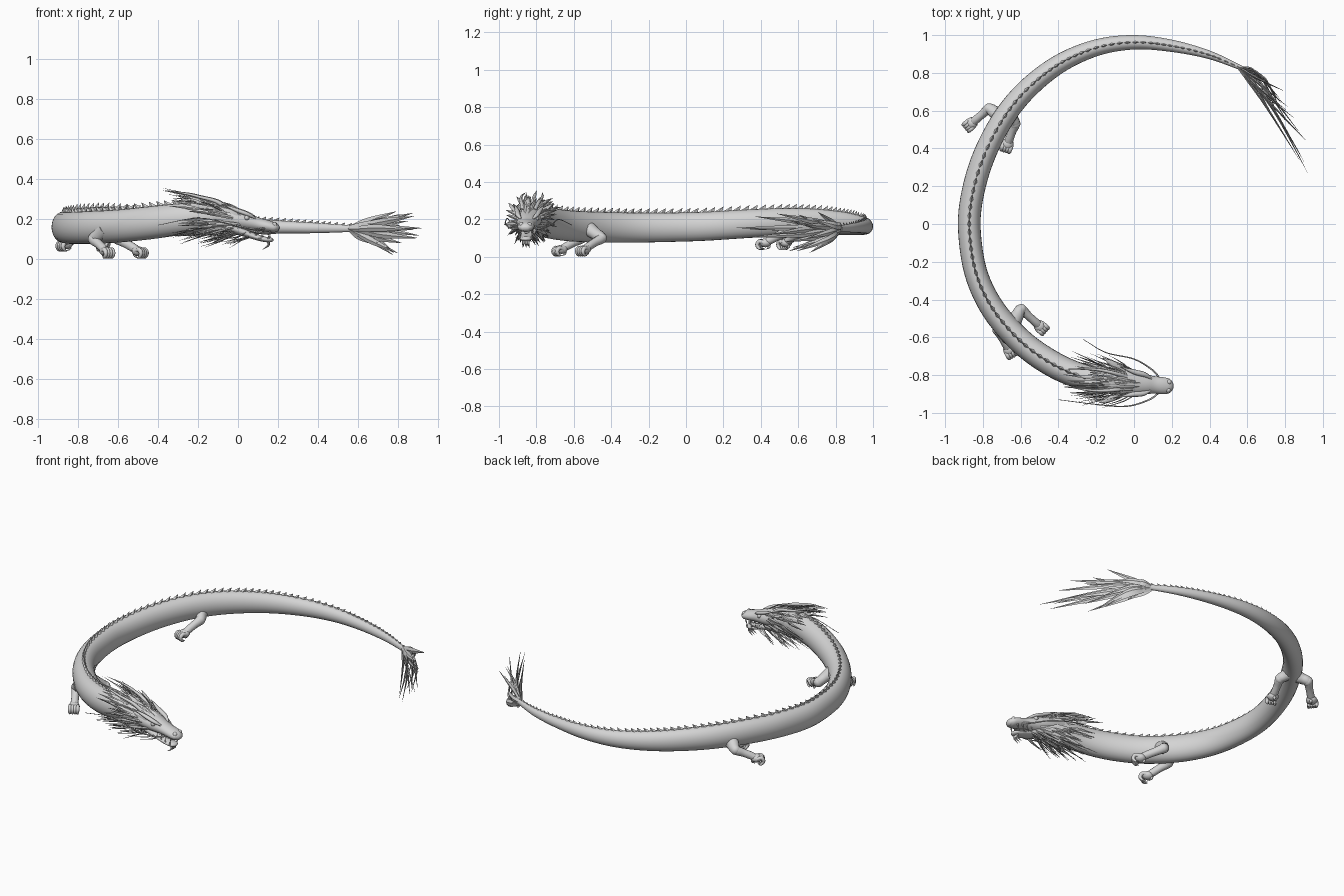
import bpy, bmesh, math, random
from mathutils import Vector, Matrix

if "Cube" in bpy.data.objects:
    bpy.data.objects.remove(bpy.data.objects["Cube"])

random.seed(4)
UP = Vector((0, 0, 1))
grey = bpy.data.materials.new("stone_grey")
grey.diffuse_color = (0.66, 0.66, 0.66, 1)
grey.use_nodes = True
grey.node_tree.nodes["Principled BSDF"].inputs["Base Color"].default_value = grey.diffuse_color


def finish(bm, name, angle=40):
    bmesh.ops.recalc_face_normals(bm, faces=bm.faces)
    me = bpy.data.meshes.new(name)
    bm.to_mesh(me)
    bm.free()
    me.materials.append(grey)
    for p in me.polygons:
        p.use_smooth = True
    me.set_sharp_from_angle(angle=math.radians(angle))
    ob = bpy.data.objects.new(name, me)
    bpy.context.collection.objects.link(ob)
    return ob


def smooth_path(pts, sub):
    """Catmull-Rom through (x, y, z, half_width, half_height) points."""
    P = [Vector(p) for p in pts]
    P = [2 * P[0] - P[1]] + P + [2 * P[-1] - P[-2]]
    out = []
    for i in range(1, len(P) - 2):
        a, b, c, d = P[i - 1:i + 3]
        for k in range(sub):
            t = k / sub
            out.append(0.5 * (2 * b + (c - a) * t + (2 * a - 5 * b + 4 * c - d) * t * t
                              + (3 * b - a - 3 * c + d) * t ** 3))
    return out + [P[-2]]


def sweep(bm, pts, seg=10, sub=4, side=None):
    path = smooth_path(pts, sub)
    pos = [Vector(p[:3]) for p in path]
    rings = []
    for i, p in enumerate(path):
        t = (pos[min(i + 1, len(pos) - 1)] - pos[max(i - 1, 0)]).normalized()
        s = side.copy() if side else t.cross(UP)
        s = (s - t * s.dot(t)).normalized()
        u = s.cross(t)
        w, h = max(p[3], .0004), max(p[4], .0004)
        rings.append([bm.verts.new(pos[i] + s * w * math.cos(2 * math.pi * k / seg)
                                   + u * h * math.sin(2 * math.pi * k / seg)) for k in range(seg)])
    for a, b in zip(rings, rings[1:]):
        for k in range(seg):
            j = (k + 1) % seg
            bm.faces.new((a[k], a[j], b[j], b[k]))
    bm.faces.new(rings[0])
    bm.faces.new(rings[-1])


def ball(bm, c, r, scale=(1, 1, 1), rot=Matrix()):
    bmesh.ops.create_uvsphere(bm, u_segments=14, v_segments=9, radius=r,
                              matrix=Matrix.Translation(c) @ rot @ Matrix.Diagonal((*scale, 1)))


# Long curved body, tail to neck
spine = [(.57, .825, .152, .012, .016), (.4, .895, .155, .022, .025), (.2, .943, .16, .032, .033),
         (0, .962, .163, .038, .042), (-.2, .933, .168, .044, .052), (-.4, .845, .178, .05, .062),
         (-.58, .70, .186, .055, .07), (-.71, .53, .186, .058, .074), (-.81, .32, .176, .06, .076),
         (-.865, .1, .163, .06, .077), (-.868, -.08, .158, .06, .078), (-.83, -.28, .156, .061, .08),
         (-.74, -.46, .158, .064, .082), (-.6, -.62, .165, .067, .082), (-.45, -.73, .18, .069, .082),
         (-.3, -.80, .198, .068, .079), (-.16, -.83, .212, .064, .072), (-.07, -.838, .21, .055, .06)]
bm = bmesh.new()
sweep(bm, spine, 24, 6)
finish(bm, "body")

# Row of overlapping back-leaning ridge teeth
bm = bmesh.new()
path = smooth_path(spine, 24)
last, gap = None, .04
for i in range(3, len(path) - 40):
    p = Vector(path[i][:3])
    if last and (p - last).length < gap:
        continue
    last = p
    gap = .028 + .2 * path[i][4] ** 1.1
    t = (Vector(path[i + 1][:3]) - Vector(path[i - 1][:3])).normalized()
    s = t.cross(UP).normalized()
    base = p + UP * (path[i][4] - .006)
    w = .005 + .08 * path[i][4]
    hgt = .014 + .2 * path[i][4]
    ring = [bm.verts.new(base + v) for v in (t * gap * .7, s * w, -t * gap * .6, -s * w)]
    tip = bm.verts.new(base - t * gap * .75 + UP * hgt)
    for k in range(4):
        bm.faces.new((ring[k], ring[(k + 1) % 4], tip))
    bm.faces.new(ring)
finish(bm, "back_ridge", 20)


# Legs with curled clawed feet
def leg(name, hip, knee, foot, r):
    bm = bmesh.new()
    hip, knee, foot = Vector(hip), Vector(knee), Vector(foot)
    f = foot - knee
    f.z = 0
    f.normalize()
    s = f.cross(UP)
    mid = hip.lerp(knee, .55)
    wrist = foot - f * .03 + UP * .016
    sweep(bm, [(*hip, r * 1.5, r * 1.7), (*mid, r * 1.2, r * 1.35), (*knee, r * 1.05, r * 1.1),
               (*knee.lerp(wrist, .5), r * .85, r * .9), (*wrist, r * .85, r * .85),
               (*foot, r * .95, r * .75)], 12, 5, side=s + UP * .01)
    ball(bm, knee, r * 1.12)
    ball(bm, foot, r * 1.1, (1.15, 1.1, .85), f.to_track_quat('X', 'Z').to_matrix().to_4x4())
    for k in (-1.5, -.5, .5, 1.5):
        o = foot + s * k * r * .55
        pts = [(o, .42), (o + f * .026 + UP * .008, .45), (o + f * .04 - UP * .01, .42),
               (o + f * .029 - UP * .03, .3), (o + f * .008 - UP * .034, .02)]
        sweep(bm, [(*p, r * q, r * q) for p, q in pts], 8, 3, side=s)
    o = foot - f * .01
    sweep(bm, [(*o, .01, .01), (*(o - f * .012 - UP * .02), .008, .008),
               (*(o + f * .004 - UP * .034), .001, .001)], 8, 3, side=s)
    finish(bm, name, 60)


leg("front_leg_outer", (-.665, -.60, .15), (-.722, -.56, .10), (-.662, -.665, .04), .026)
leg("front_leg_inner", (-.64, -.52, .15), (-.597, -.452, .10), (-.5, -.54, .04), .026)
leg("hind_leg_outer", (-.71, .575, .16), (-.768, .61, .13), (-.858, .535, .075), .026)
leg("hind_leg_inner", (-.66, .59, .16), (-.63, .53, .13), (-.668, .425, .075), .026)

# Head frame: a = forward, s = side, u = up
O = Vector((-.1, -.835, .22))
F = Vector((.30, -.025, -.065)).normalized()
S = F.cross(UP).normalized()
U = S.cross(F)


def H(a, s, u):
    return O + F * a + S * s + U * u


def hsweep(bm, pts, seg=10, sub=4, side=S):
    sweep(bm, [(*H(*p[:3]), *p[3:]) for p in pts], seg, sub, side)


# Skull and muzzle
bm = bmesh.new()
hsweep(bm, [(-.05, 0, -.005, .06, .062), (.03, 0, -.002, .07, .056), (.1, 0, -.003, .068, .05),
            (.16, 0, -.002, .056, .042), (.21, 0, -.002, .046, .033), (.26, 0, -.001, .045, .029),
            (.295, 0, -.002, .038, .024), (.314, 0, -.006, .018, .012)], 18, 5)
for m in (-1, 1):
    ball(bm, H(.288, m * .021, .012), .014)
    hsweep(bm, [(.19, m * .032, .024, .005, .005), (.15, m * .05, .036, .013, .01),
                (.09, m * .06, .045, .013, .01), (.01, m * .08, .06, .001, .001)], 8)
finish(bm, "skull", 60)

# Lower jaw with tongue
bm = bmesh.new()
hsweep(bm, [(.0, 0, -.035, .055, .035), (.1, 0, -.048, .051, .027), (.18, 0, -.063, .04, .017),
            (.25, 0, -.069, .036, .014), (.285, 0, -.065, .027, .012), (.297, 0, -.062, .01, .005)], 14)
hsweep(bm, [(.1, 0, -.035, .024, .01), (.19, 0, -.043, .02, .007), (.27, 0, -.04, .005, .003)], 8)
finish(bm, "lower_jaw", 60)

# Eyes, fangs
eyes, teeth = bmesh.new(), bmesh.new()
for m in (-1, 1):
    ball(eyes, H(.148, m * .05, .018), .013)
    for a in (.18, .21, .24, .275):
        big = 1.5 if a == .275 else 1
        for u, d in ((-.022, -1), (-.062, 1)):
            hsweep(teeth, [(a, m * .032, u, .005, .005), (a - .003, m * .032, u + d * .018 * big, .0005, .0005)],
                   6, 1)
finish(eyes, "eyes")
finish(teeth, "fangs")

# Horns and ears
bm = bmesh.new()
for m in (-1, 1):
    hsweep(bm, [(.05, m * .03, .04, .012, .012), (-.02, m * .045, .066, .01, .01),
                (-.1, m * .055, .07, .008, .008), (-.17, m * .055, .072, .006, .006),
                (-.29, m * .045, .064, .0005, .0005)], 8)
    hsweep(bm, [(.04, m * .055, .02, .012, .008), (-.02, m * .09, .04, .016, .005),
                (-.09, m * .12, .05, .001, .001)], 6)
finish(bm, "horns_and_ears", 60)

# Long whiskers
bm = bmesh.new()
for pts in ([(.14, -.885, .155), (.08, -.93, .15), (-.04, -.965, .175), (-.2, -.955, .205), (-.4, -.93, .17)],
            [(.14, -.825, .155), (.1, -.775, .15), (0, -.715, .175), (-.15, -.68, .2), (-.27, -.61, .17)]):
    sweep(bm, [(*p, .0055 - .001 * i, .0055 - .001 * i) for i, p in enumerate(pts)], 6, 6)
finish(bm, "whiskers", 60)

# Mane: rings of swept-back locks around the head, shorter and flaring below
bm = bmesh.new()
for n in range(125):
    th = n * 2.39996
    c, d = math.cos(th), math.sin(th)
    a = random.uniform(-.06, .13)
    ln = random.uniform(.12, .2) + .05 * max(d, 0)
    out = random.uniform(.07, .15)
    rise = random.uniform(.05, .095) if d > 0 else out * .85
    w = random.uniform(.006, .011)
    low = .022 if d < 0 else 0
    hsweep(bm, [(a, c * .052, d * .042 - low, w * .7, .003),
                (a - ln * .4, c * (.05 + out) * .52, d * (.055 + rise) * .5 - low * 1.3, w, .003),
                (a - ln, c * out, d * rise - low * 2 - .012, .0005, .0005)], 4, 3, S * -d + U * c)
finish(bm, "mane", 30)

# Beard locks under chin and cheeks
bm = bmesh.new()
for n in range(20):
    a, s = random.uniform(.04, .2), random.uniform(-.04, .04)
    hsweep(bm, [(a, s, -.055, .008, .004), (a - .04, s * 1.5, -.088, .007, .003),
                (a - random.uniform(.08, .15), s * 2.1, -random.uniform(.11, .15), .0005, .0005)], 4, 3)
for s in (-.014, 0, .014):
    hsweep(bm, [(.268, s, -.07, .009, .007), (.28, s, -.093, .007, .005),
                (.256, s * 1.3, -.12, .0005, .0005)], 5, 3)
finish(bm, "beard", 30)

# Tail tuft: upright fan of pointed blades
tips = [(.92, .27, .155), (.88, .37, .215), (.85, .56, .19), (.81, .6, .225), (.73, .68, .2),
        (.8, .55, .03), (.9, .33, .105), (.82, .53, .08), (.76, .57, .05), (.7, .66, .08), (.72, .6, .17)]
bm = bmesh.new()
root = Vector((.55, .832, .152))
blades = [Vector(t) for t in tips]
blades += [Vector(t) + Vector([random.uniform(-.06, .02), random.uniform(.02, .12), random.uniform(-.02, .02)])
           for t in tips]
for tip in blades:
    k = random.uniform(-.015, .045)
    mid = root.lerp(tip, .45) + Vector((k, k, random.uniform(-.012, .012)))
    q = root.lerp(tip, .15) + Vector((k, k, 0)) * .4
    sweep(bm, [(*root, .007, .01), (*q, .007, .014), (*mid, .006, .018), (*tip, .0005, .0005)], 4, 4)
finish(bm, "tail_tuft", 30)
